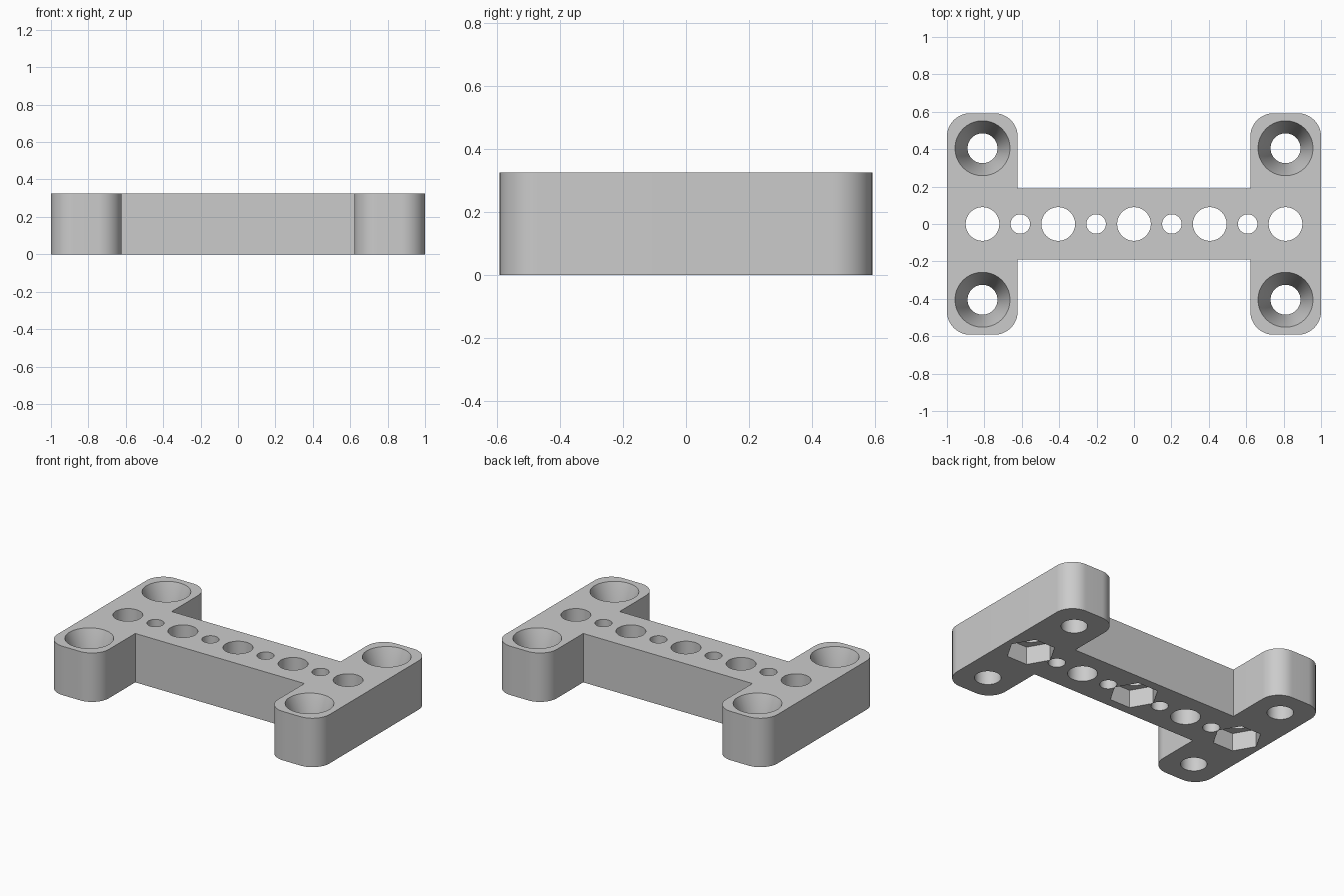
import bpy
import bmesh
import math
from mathutils import Vector

cube = bpy.data.objects.get("Cube")
if cube:
    bpy.data.objects.remove(cube, do_unlink=True)

HEIGHT = 0.325
PITCH = 0.405          # hole spacing
COL_X = 2 * PITCH      # centre of each end tab

# Material
grey = bpy.data.materials.new("light_grey")
grey.use_nodes = True
colour = (0.6, 0.6, 0.6, 1)
grey.diffuse_color = colour
grey.node_tree.nodes["Principled BSDF"].inputs["Base Color"].default_value = colour


def make_object(name, bm):
    bmesh.ops.recalc_face_normals(bm, faces=bm.faces)
    mesh = bpy.data.meshes.new(name)
    bm.to_mesh(mesh)
    bm.free()
    mesh.materials.append(grey)
    obj = bpy.data.objects.new(name, mesh)
    bpy.context.collection.objects.link(obj)
    return obj


def arc(cx, cy, r, start, steps=16):
    """Quarter turn, counter-clockwise."""
    return [(cx + r * math.cos(start + math.pi / 2 * i / steps),
             cy + r * math.sin(start + math.pi / 2 * i / steps))
            for i in range(steps + 1)]


def lathe_cutter(profile, x, y, sides=64):
    """Closed solid from (radius, z) rings, listed bottom to top."""
    bm = bmesh.new()
    rings = [[bm.verts.new((x + r * math.cos(math.tau * i / sides),
                            y + r * math.sin(math.tau * i / sides), z))
              for i in range(sides)] for r, z in profile]
    for low, high in zip(rings, rings[1:]):
        for i in range(sides):
            j = (i + 1) % sides
            bm.faces.new((low[i], low[j], high[j], high[i]))
    bm.faces.new(rings[0][::-1])
    bm.faces.new(rings[-1])
    return make_object("hole_cutter", bm)


# Bracket body: H outline with rounded tab ends, one quarter mirrored round
inner, outer, end, bar, r = 0.622, 1.0, 0.592, 0.191, 0.125
quarter = ([(outer, 0)] + arc(outer - r, end - r, r, 0)
           + arc(inner + r, end - r, r, math.pi / 2) + [(inner, bar)])
upper = quarter + [(-x, y) for x, y in reversed(quarter)]
outline = upper + [(-x, -y) for x, y in upper[1:-1]]
bm = bmesh.new()
base = bm.faces.new([bm.verts.new((x, y, 0)) for x, y in outline])
top = bmesh.ops.extrude_face_region(bm, geom=[base])["geom"]
bmesh.ops.translate(bm, vec=Vector((0, 0, HEIGHT)),
                    verts=[v for v in top if isinstance(v, bmesh.types.BMVert)])
bracket = make_object("mounting_bracket", bm)

# Row of alternating large and small through holes
LOW, HIGH = -0.05, HEIGHT + 0.05
cutters = []
for i in range(-4, 5):
    radius = 0.09 if i % 2 == 0 else 0.052
    cutters.append(lathe_cutter([(radius, LOW), (radius, HIGH)], i * PITCH / 2, 0))

# Hexagonal nut pockets underneath
for x in (-COL_X, 0, COL_X):
    cutters.append(lathe_cutter([(0.151, LOW), (0.151, 0.12)], x, 0, sides=6))

# Countersunk screw holes in the tab ends
for x in (-COL_X, COL_X):
    for y in (-PITCH, PITCH):
        cutters.append(lathe_cutter(
            [(0.08, LOW), (0.08, 0.125), (0.147, HEIGHT), (0.147, HIGH)], x, y))

# Cut every hole, then drop the cutters
bpy.context.view_layer.objects.active = bracket
for cutter in cutters:
    cutter.hide_render = True
    mod = bracket.modifiers.new("cut", 'BOOLEAN')
    mod.operation = 'DIFFERENCE'
    mod.solver = 'EXACT'
    mod.object = cutter
    bpy.ops.object.modifier_apply(modifier=mod.name)
    bpy.data.objects.remove(cutter, do_unlink=True)

# Smooth walls with sharp rims
for obj in bpy.context.selected_objects:
    obj.select_set(False)
bracket.select_set(True)
bpy.ops.object.shade_smooth_by_angle(angle=math.radians(20))
